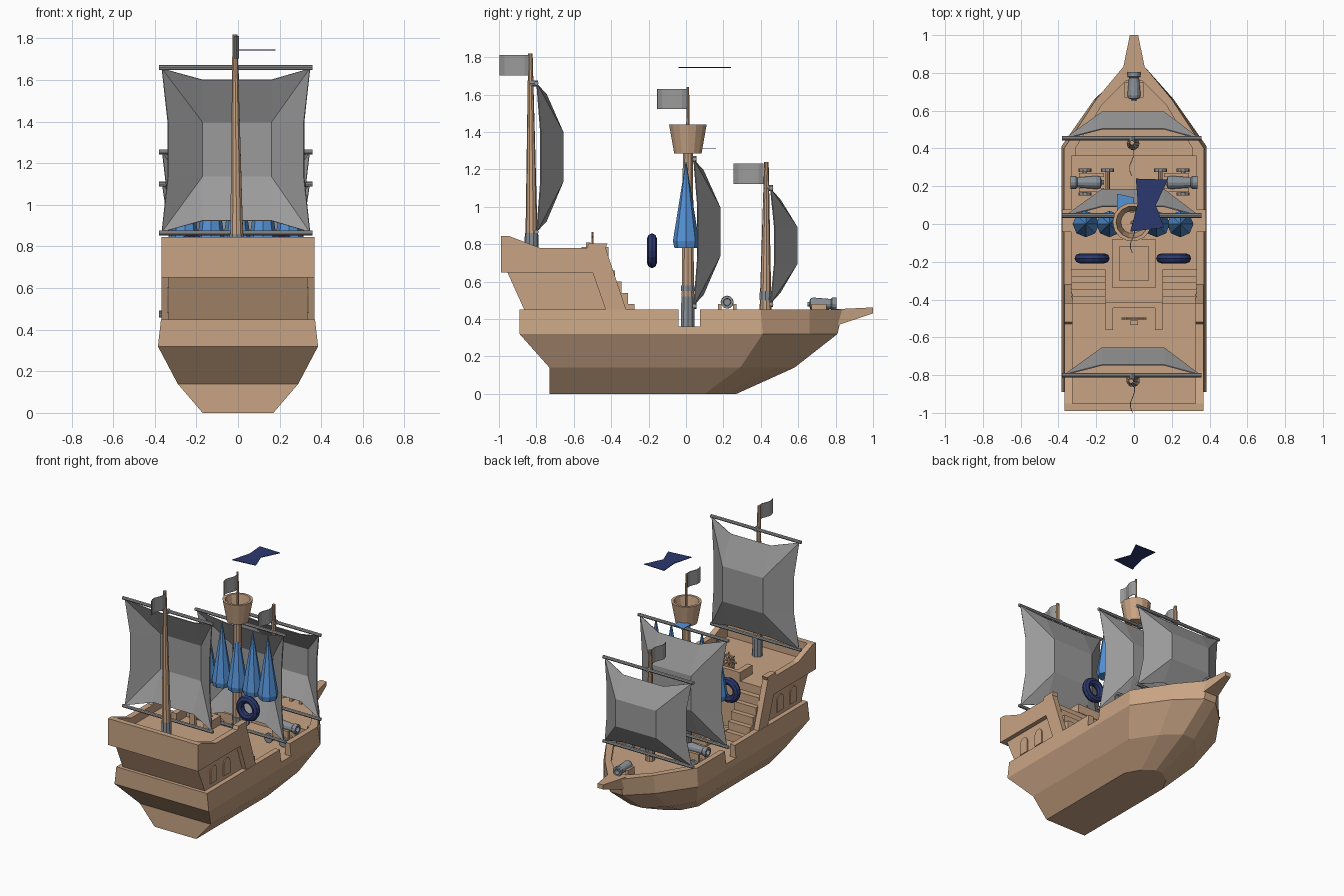
import bpy, bmesh, math
from mathutils import Vector

if "Cube" in bpy.data.objects:
    bpy.data.objects.remove(bpy.data.objects["Cube"])


def material(name, rgb):
    m = bpy.data.materials.new(name)
    m.use_nodes = True
    m.diffuse_color = (*rgb, 1)
    m.node_tree.nodes["Principled BSDF"].inputs["Base Color"].default_value = (*rgb, 1)
    return m


WOOD = material("wood", (.58, .37, .23))
CLOTH = material("grey cloth", (.33, .33, .33))
IRON = material("iron", (.25, .28, .31))
BLUE = material("light blue", (.09, .29, .68))
NAVY = material("navy blue", (.025, .04, .16))


def make(name, bm, mat):
    bmesh.ops.recalc_face_normals(bm, faces=bm.faces)
    mesh = bpy.data.meshes.new(name)
    bm.to_mesh(mesh)
    bm.free()
    mesh.materials.append(mat)
    ob = bpy.data.objects.new(name, mesh)
    bpy.context.scene.collection.objects.link(ob)
    return ob


def loft(name, rings, mat, caps=True):
    """Skin a stack of closed rings that have equal point counts."""
    bm = bmesh.new()
    rows = [[bm.verts.new(p) for p in ring] for ring in rings]
    n = len(rows[0])
    for a, b in zip(rows, rows[1:]):
        for i in range(n):
            j = (i + 1) % n
            bm.faces.new((a[i], a[j], b[j], b[i]))
    if caps:
        bm.faces.new(rows[0])
        bm.faces.new(rows[-1])
    return make(name, bm, mat)


def side_prism(name, outline, x0, x1, mat=WOOD):
    return loft(name, [[(x, y, z) for y, z in outline] for x in (x0, x1)], mat)


def deck_prism(name, outline, z0, z1, mat=WOOD):
    return loft(name, [[(x, y, z) for x, y in outline] for z in (z0, z1)], mat)


def box(name, x0, x1, y0, y1, z0, z1, mat=WOOD):
    return deck_prism(name, [(x0, y0), (x1, y0), (x1, y1), (x0, y1)], z0, z1, mat)


def tube(name, start, end, profile, mat, sides=10, caps=True):
    """Round part along an axis; profile holds (fraction, radius) pairs."""
    a, b = Vector(start), Vector(end)
    turn = (b - a).to_track_quat('Z', 'Y')
    rings = []
    for t, r in profile:
        c = a.lerp(b, t)
        angles = [math.tau * i / sides for i in range(sides)]
        rings.append([c + turn @ Vector((r * math.cos(w), r * math.sin(w), 0)) for w in angles])
    return loft(name, rings, mat, caps)


def ring(name, centre, major, minor, mat, segments=16, sides=8):
    bpy.ops.mesh.primitive_torus_add(location=centre, rotation=(math.pi / 2, 0, 0),
                                     major_radius=major, minor_radius=minor,
                                     major_segments=segments, minor_segments=sides)
    ob = bpy.context.object
    ob.name = name
    ob.data.materials.append(mat)
    return ob


def mirrored(half):
    return half + [(-x, y) for x, y in reversed(half)]


# Hull: four waterline outlines from keel to rail
levels = [
    (0, [(.17, -.73), (.17, .1), (.11, .21), (.03, .27)]),
    (.14, [(.29, -.73), (.29, .29), (.17, .47), (.05, .58)]),
    (.32, [(.385, -.89), (.385, .41), (.21, .66), (.05, .81)]),
    (.45, [(.37, -.89), (.37, .4), (.2, .66), (.05, .84)]),
]
hull = loft("hull", [[(x, y, z) for x, y in mirrored(h)] for z, h in levels], WOOD)

# Sunken decks and boarding gaps cut from the hull
cutters = [
    box("main_deck_cutter", -.33, .33, -.8, .36, .36, .6),
    deck_prism("fore_deck_cutter", mirrored([(.31, .35), (.31, .4), (.17, .63), (.04, .76)]), .425, .6),
    box("boarding_gap_cutter", -.6, .6, -.04, .075, .36, .6),
]
for c in cutters:
    c.hide_render = True
    c.hide_viewport = True
    mod = hull.modifiers.new(c.name, 'BOOLEAN')
    mod.operation, mod.solver, mod.object = 'DIFFERENCE', 'EXACT', c

# Bowsprit
loft("bowsprit", [[(-w, y, lo), (w, y, lo), (w, y, hi), (-w, y, hi)]
                  for y, w, lo, hi in ((.79, .065, .36, .452), (1, .022, .43, .462))], WOOD)

# Stern castle
side_prism("castle_body", [(-.865, .36), (-.42, .36), (-.42, .72), (-.97, .72),
                           (-.955, .65), (-.865, .45)], -.335, .335)
band = [(-.99, .845), (-.95, .845), (-.78, .78), (-.53, .78), (-.52, .805), (-.42, .805),
        (-.43, .78), (-.32, .45), (-.43, .45), (-.5, .65), (-.99, .65)]
box("stern_rail", -.33, .33, -.99, -.95, .65, .845)
for s, side in ((-1, "right"), (1, "left")):
    side_prism(side + "_castle_band", band, s * .325, s * .368)
    # Arched windows
    for y in (-.768, -.615):
        arch = [(y + .037 * math.cos(a), .565 + .037 * math.sin(a))
                for a in [math.pi * i / 6 for i in range(7)]]
        side_prism(side + "_window", arch + [(y - .037, .48), (y + .037, .48)], s * .334, s * .342)
    # Stairs
    for i in range(5):
        box(side + "_stair", s * .15, s * .33, -.42, -.38 + .035 * i, .36, .66 - .06 * i)
    box(side + "_rail_return", s * .11, s * .15, -.56, -.42, .72, .785)
box("front_rail", -.15, .15, -.445, -.415, .72, .785)

# Helm and hatch
ring("helm_wheel", (0, -.5, .8), .045, .007, WOOD, sides=6)
box("helm_post", -.02, .02, -.535, -.51, .72, .81)
for i in range(4):
    a = math.pi * i / 4
    d = Vector((math.cos(a), 0, math.sin(a))) * .065
    hub = Vector((0, -.5, .8))
    tube("helm_spoke", hub - d, hub + d, [(0, .005), (1, .005)], WOOD, 6)
box("hatch_frame", -.115, .115, -.34, -.08, .36, .395)
box("hatch_lid", -.08, .08, -.3, -.12, .39, .405)


def flag(y, z):
    bm = bmesh.new()
    cols = []
    for i in range(7):
        t = i / 6
        x = -.01 + .012 * math.sin(t * math.tau)
        cols.append([bm.verts.new((x, y - .16 * t, z + h)) for h in (0, .108)])
    for a, b in zip(cols, cols[1:]):
        bm.faces.new((a[0], b[0], b[1], a[1]))
    ob = make("flag", bm, CLOTH)
    ob.modifiers.new("thickness", 'SOLIDIFY').thickness = .004


def sail(name, y, z0, z1):
    """Billowing three by three panel sail with a yard above and below."""
    bm = bmesh.new()
    heights, belly = (0, .34, .67, 1), (0, 1, 1, 0)
    rows = []
    for v, full in zip(heights, belly):
        z = z0 + v * (z1 - z0)
        pull = 0 if full else (.055 if v < .5 else -.055)
        edge = .325 if full else .355
        rows.append([bm.verts.new(p) for p in (
            (-edge - .01, y + .02 * full, z), (-.17, y + .05 + .09 * full, z + pull),
            (.16, y + .05 + .09 * full, z + pull), (edge - .01, y + .02 * full, z))])
    for a, b in zip(rows, rows[1:]):
        for i in range(3):
            bm.faces.new((a[i], a[i + 1], b[i + 1], b[i]))
    # Split the warped panels from the middle out to the corners
    for f in list(bm.faces):
        vs = list(f.verts)
        near = min(vs, key=lambda p: p.co.y)
        k = vs.index(near)
        if vs[k].co.y < vs[(k + 2) % 4].co.y - .1:
            bmesh.utils.face_split(f, near, vs[(k + 2) % 4])
    ob = make(name, bm, CLOTH)
    ob.modifiers.new("thickness", 'SOLIDIFY').thickness = .006
    for z in (z0 - .005, z1 + .005):
        tube(name + "_yard", (-.38, y, z), (.357, y, z), [(0, .012), (1, .012)], CLOTH, 8)
        tube(name + "_knot", (-.01, y - .035, z), (-.01, y + .01, z), [(0, .016), (1, .016)], IRON, 8)


# Masts, sails and flags
tube("stern_mast", (-.005, -.825, .72), (-.015, -.832, 1.82), [(0, .035), (1, .012)], WOOD)
tube("stern_mast_band", (-.005, -.826, .72), (-.006, -.826, .86), [(0, .037), (1, .036)], IRON)
sail("stern_sail", -.8, .87, 1.655)
flag(-.838, 1.703)

tube("main_mast", (-.01, .01, .36), (-.01, .01, 1.3), [(0, .036), (1, .028)], WOOD)
tube("main_mast_foot", (-.01, .01, .36), (-.01, .01, .52), [(0, .038), (1, .037)], IRON)
tube("main_mast_band", (-.01, .01, .55), (-.01, .01, .58), [(0, .038), (1, .038)], IRON)
tube("main_pole", (-.01, .01, 1.3), (-.01, .01, 1.64), [(0, .01), (1, .007)], WOOD, 8)
sail("main_sail", .045, .475, 1.25)
flag(.005, 1.523)

tube("fore_mast", (-.005, .425, .42), (-.01, .43, 1.24), [(0, .033), (1, .012)], WOOD)
tube("fore_mast_band", (-.005, .425, .5), (-.005, .426, .55), [(0, .034), (1, .033)], IRON)
sail("fore_sail", .455, .485, 1.095)
flag(.415, 1.123)

# Lookout basket, hollow with a floor
tube("lookout_basket", (-.01, .01, 1.285), (-.01, .01, 1.44),
     [(0, .075), (1, .103), (1, .085), (.12, .06)], WOOD, 14)

# Cannons
barrel = [(0, .012), (.06, .012), (.1, .03), (.2, .035), (.8, .027), (.84, .034), (1, .034),
          (1, .02), (.8, .018)]
for s, side in ((-1, "right"), (1, "left")):
    tube(side + "_cannon", (s * .16, .22, .49), (s * .335, .22, .49), barrel, IRON, 12)
    for y in (.17, .25):
        box(side + "_carriage_cheek", s * .16, s * .29, y, y + .02, .39, .48)
    for x in (.14, .26):
        tube(side + "_axle", (s * x, .15, .4), (s * x, .29, .4), [(0, .012), (1, .012)], WOOD, 8)
        for y in (.15, .275):
            tube(side + "_wheel", (s * x, y, .4), (s * x, y + .018, .4), [(0, .035), (1, .035)], IRON, 10)
tube("bow_cannon", (0, .65, .48), (0, .805, .48), barrel, IRON, 12)
for s in (-1, 1):
    box("bow_carriage_cheek", s * .03, s * .05, .67, .75, .42, .48)

# Blue floating cones, rings and plates
for i in range(-2, 3):
    tube("blue_cone", (i * .125 - .005, 0, .78), (i * .125 - .005, 0, 1.24),
         [(0, .062), (.08, .07), (1, .002)], BLUE, 8)
for x in (-.222, .21):
    hoop = ring("navy_ring", (x, -.182, .765), .065, .028, NAVY)
    hoop.scale.z = .95
deck_prism("blue_plate", [(-.09, .07), (0, .06), (0, .14), (-.09, .16)], 1.308, 1.312, BLUE)
deck_prism("navy_banner", [(.01, .24), (.18, .235), (.115, .1), (.16, -.02), (-.02, -.04),
                           (.02, .11)], 1.743, 1.747, NAVY)
